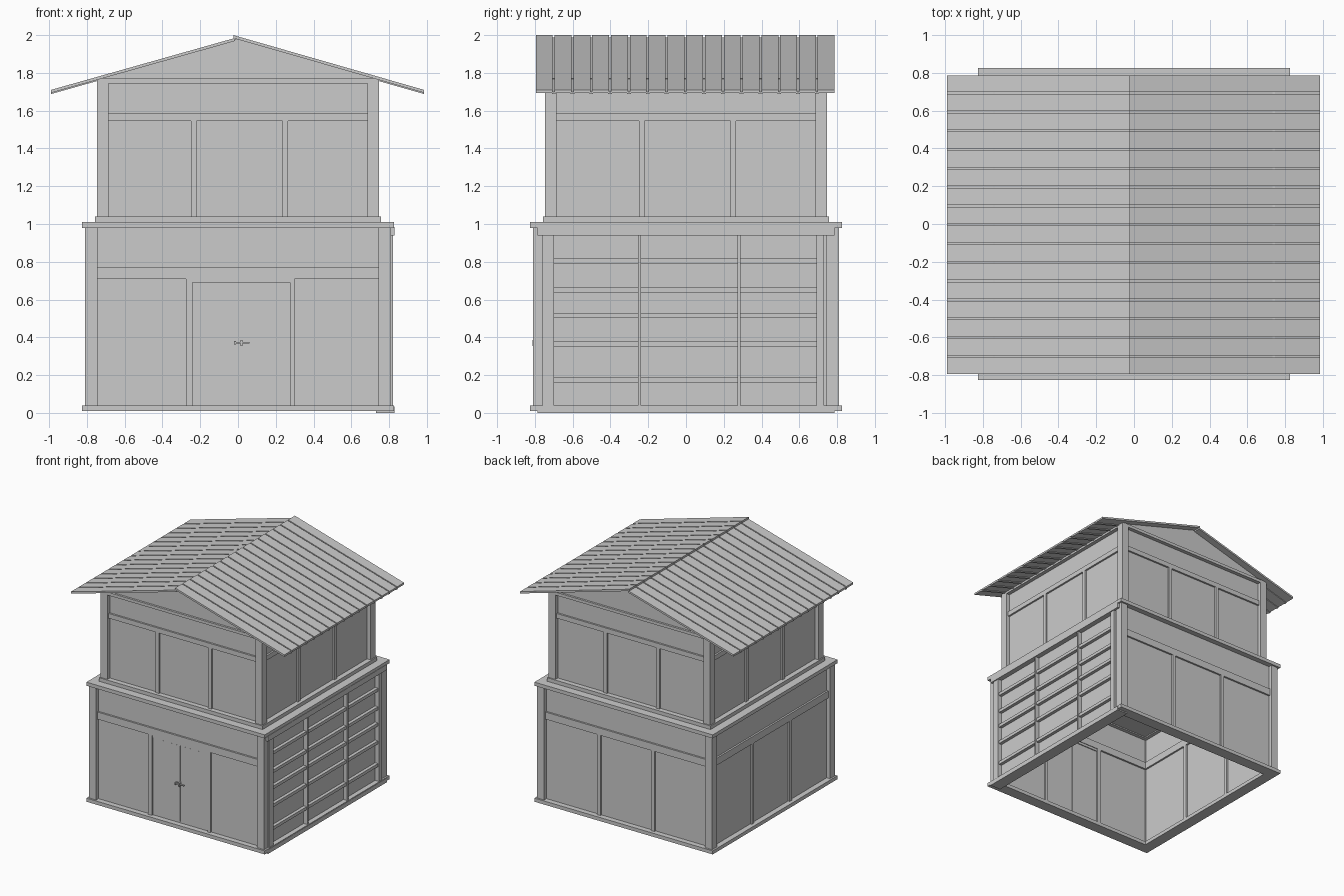
import bpy, bmesh, math
from mathutils import Matrix, Vector

cube = bpy.data.objects.get("Cube")
if cube:
    bpy.data.objects.remove(cube, do_unlink=True)

grey = bpy.data.materials.new("plain grey")
grey.use_nodes = True
GREY = (0.6, 0.6, 0.6, 1)
grey.diffuse_color = GREY
grey.node_tree.nodes["Principled BSDF"].inputs["Base Color"].default_value = GREY


def finish(name, bm, turn=0):
    """Turn the mesh by quarter turns about z and make it an object."""
    bm.transform(Matrix.Rotation(turn * math.pi / 2, 4, "Z"))
    bmesh.ops.recalc_face_normals(bm, faces=bm.faces)
    mesh = bpy.data.meshes.new(name)
    bm.to_mesh(mesh)
    bm.free()
    mesh.materials.append(grey)
    obj = bpy.data.objects.new(name, mesh)
    bpy.context.scene.collection.objects.link(obj)


def boxes(name, spans, turn=0):
    """One object from boxes given as (x0, x1, y0, y1, z0, z1)."""
    bm = bmesh.new()
    for x0, x1, y0, y1, z0, z1 in spans:
        m = (Matrix.Translation(((x0 + x1) / 2, (y0 + y1) / 2, (z0 + z1) / 2))
             @ Matrix.Diagonal((x1 - x0, y1 - y0, z1 - z0, 1)))
        bmesh.ops.create_cube(bm, size=1, matrix=m)
    finish(name, bm, turn)


def prism(name, profile, y_spans):
    """An (x, z) outline extruded along y, once for each span."""
    bm = bmesh.new()
    for y0, y1 in y_spans:
        face = bm.faces.new([bm.verts.new((x, y0, z)) for x, z in profile])
        out = bmesh.ops.extrude_face_region(bm, geom=[face])["geom"]
        verts = [v for v in out if isinstance(v, bmesh.types.BMVert)]
        bmesh.ops.translate(bm, verts=verts, vec=Vector((0, y1 - y0, 0)))
    finish(name, bm)


def ring(name, outer, inner, z0, z1):
    """A square frame of four rails."""
    boxes(name, [s for k in (-1, 1) for s in (
        (-outer, outer, *sorted((k * inner, k * outer)), z0, z1),
        (*sorted((k * inner, k * outer)), -inner, inner, z0, z1))])


def corner_posts(name, outer, inner, z0, z1):
    boxes(name, [(*sorted((i * inner, i * outer)), *sorted((j * inner, j * outer)), z0, z1)
                 for i in (-1, 1) for j in (-1, 1)])


def wall(name, turn, half, depth, z0, z1, beam, posts):
    """A thin panel with a cross beam and upright studs below it."""
    boxes(name + "_panel", [(-half, half, -depth, -depth + 0.03, z0, z1)], turn)
    y0, y1 = -depth - 0.015, -depth + 0.045
    boxes(name + "_beam", [(-half, half, y0, y1, *beam)], turn)
    boxes(name + "_studs", [(a, b, y0, y1, z0, beam[0]) for a, b in posts], turn)


sides = ("front", "right", "back", "left")

# Lower storey frame
ring("ground_rail", 0.825, 0.73, 0.01, 0.04)
corner_posts("lower_corner_post", 0.81, 0.745, 0.04, 0.98)
ring("lower_top_rail", 0.825, 0.72, 0.98, 1.01)
boxes("upper_floor", [(-0.73, 0.73, -0.73, 0.73, 0.99, 1.015)])

# Lower walls, with the front studs flanking the door
thirds = [(-0.265, -0.235), (0.235, 0.265)]
for turn, side in enumerate(sides):
    if side != "right":
        studs = [(-0.275, -0.24), (0.275, 0.3)] if side == "front" else thirds
        wall("lower_" + side, turn, 0.75, 0.78, 0.04, 0.98, (0.71, 0.77), studs)

# Double door with a bar latch
boxes("door_lintel", [(-0.24, 0.275, -0.79, -0.74, 0.69, 0.71)])
boxes("door_leaves", [(a, b, -0.787, -0.745, 0.05, 0.688)
                      for a, b in ((-0.237, 0.013), (0.023, 0.273))])
boxes("door_latch", [(-0.02, 0.06, -0.805, -0.795, 0.367, 0.375),
                     (-0.02, -0.01, -0.812, -0.78, 0.362, 0.38),
                     (0.012, 0.025, -0.812, -0.78, 0.355, 0.387)])

# Slatted right wall
boxes("slatted_panel", [(-0.745, 0.745, -0.785, -0.755, 0.03, 0.98)], 1)
boxes("slatted_frame", [(-0.76, -0.7, -0.82, -0.75, 0.03, 0.94),
                        (0.69, 0.73, -0.82, -0.75, 0.03, 0.94),
                        (-0.785, 0.785, -0.828, -0.75, 0.94, 0.985),
                        (-0.785, 0.785, -0.828, -0.73, 0, 0.035)], 1)
boxes("slatted_uprights", [(c - 0.008, c + 0.008, -0.82, -0.78, 0.03, 0.94)
                           for c in (-0.245, 0.28)], 1)
boxes("slats", [(-0.7, 0.69, -0.812, -0.78, c - 0.013, c + 0.013)
                for c in (0.175, 0.365, 0.515, 0.65, 0.805)], 1)

# Upper storey
ring("upper_sill", 0.757, 0.66, 1.01, 1.04)
corner_posts("upper_corner_post", 0.747, 0.685, 1.04, 1.745)
ring("upper_top_rail", 0.747, 0.67, 1.745, 1.77)
for turn, side in enumerate(sides):
    wall("upper_" + side, turn, 0.69, 0.715, 1.04, 1.745, (1.545, 1.585),
         [(-0.25, -0.22), (0.235, 0.265)])

# Gable ends
prism("gables", [(-0.745, 1.765), (0.745, 1.765), (-0.005, 1.98)],
      [(-0.73, -0.7), (0.7, 0.73)])

# Roof boards on thin backing sheets, the right slope lapping the ridge
count, pitch = 16, 0.0995
starts = [-0.795 + i * pitch for i in range(count)]
for side, ridge, eave in (("right", (-0.025, 2.0), (0.985, 1.71)),
                          ("left", (-0.015, 1.985), (-0.99, 1.71))):
    def layer(top, bottom):
        line = (ridge, eave)
        return ([(x, z - top) for x, z in line]
                + [(x, z - bottom) for x, z in reversed(line)])
    prism(side + "_roof_boards", layer(0, 0.016), [(y, y + 0.0895) for y in starts])
    prism(side + "_roof_battens", layer(0.012, 0.022),
          [(y - 0.015, y + 0.005) for y in starts[1:]])
